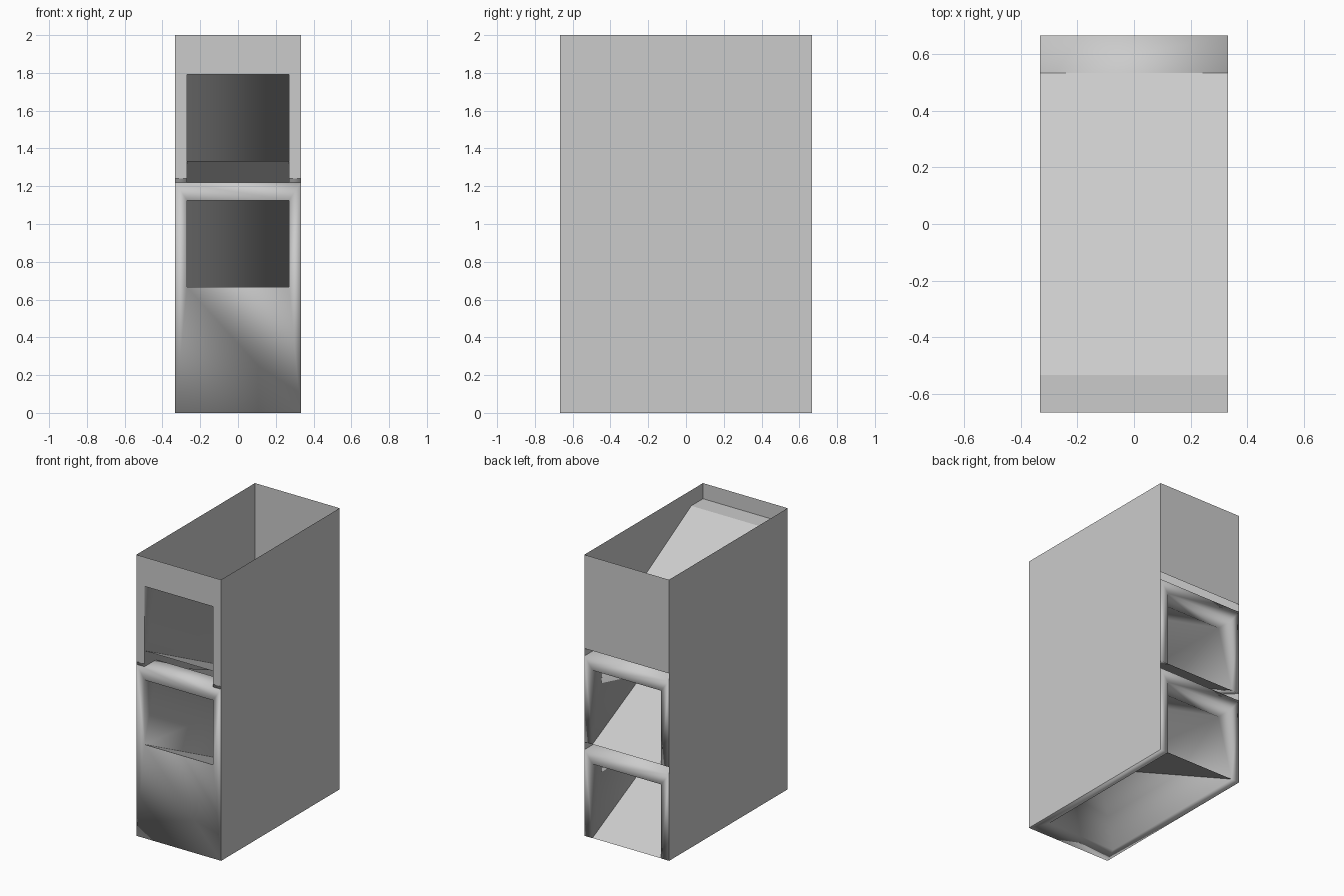
import bpy, bmesh

if "Cube" in bpy.data.objects:
    bpy.data.objects.remove(bpy.data.objects["Cube"])

W, D = 1 / 3, 2 / 3      # half width, half depth
IN, LIP = 0.27, 0.533    # half width of the openings, depth of the lips
PITCH = 2 / 3            # height of one tier
GAP = 0.001              # keeps inner bodies just inside the shell

grey = bpy.data.materials.new("plain_grey")
grey.use_nodes = True
grey.diffuse_color = (0.6, 0.6, 0.6, 1)
grey.node_tree.nodes["Principled BSDF"].inputs["Base Color"].default_value = grey.diffuse_color


def make(name, faces, smooth=False, solid=False):
    """Build an object from faces given as lists of points."""
    bm = bmesh.new()
    for face in faces:
        bm.faces.new([bm.verts.new(p) for p in face])
    bmesh.ops.remove_doubles(bm, verts=bm.verts[:], dist=0.0001)
    if solid:
        bmesh.ops.recalc_face_normals(bm, faces=bm.faces[:])
    for f in bm.faces:
        f.smooth = smooth
    mesh = bpy.data.meshes.new(name)
    bm.to_mesh(mesh)
    bm.free()
    mesh.materials.append(grey)
    obj = bpy.data.objects.new(name, mesh)
    bpy.context.collection.objects.link(obj)
    return obj


def across(p, q, half, half_q=None):
    """Quad spanning the width between two (y, z) points."""
    hq = half if half_q is None else half_q
    return [(-half, *p), (half, *p), (hq, *q), (-hq, *q)]


def tier(name, z, closed_front):
    """Sloped roof on two side walls, open below, with a rounded-looking frame."""
    y, w = D - GAP, W - GAP
    top = [(-y, z + 1.22), (-LIP, z + 1.22), (LIP, z + 0.613), (y, z + 0.613)]
    under = [(-y, z + 1.125), (-LIP, z + 1.125), (LIP, z + 0.527), (y, z + 0.527)]
    back_foot = (y, z)
    sill = (-y, z + (PITCH if closed_front else 0.553))
    front_foot = (-y, z) if closed_front else sill
    inner_foot = (-LIP, z)

    faces = [across(p, q, w) for p, q in zip(top, top[1:])]
    faces += [across(p, q, IN) for p, q in zip(under, under[1:])]
    faces += [across(top[0], under[0], w, IN), across(top[3], under[3], w, IN)]
    wall = under + [back_foot] + ([inner_foot] if closed_front else []) + [sill]
    for s in (-1, 1):
        def o(p): return (s * w, *p)
        def i(p): return (s * IN, *p)
        faces.append([o(p) for p in top + [back_foot, front_foot]])
        faces.append([i(p) for p in wall])
        faces.append([o(top[0]), o(front_foot), i(sill), i(under[0])])
        faces.append([o(top[3]), o(back_foot), i(back_foot), i(under[3])])
        foot = inner_foot if closed_front else sill
        faces.append([o(back_foot), i(back_foot), i(foot), o(front_foot)])
    if closed_front:
        faces += [across(sill, front_foot, IN, w),
                  across(sill, inner_foot, IN),
                  across(front_foot, inner_foot, w, IN)]
    make(name, faces, smooth=True, solid=True)


tier("lower_tier", 0, True)
tier("upper_tier", PITCH, False)

# Sloped floors of the two compartments
for name, z in (("lower_ramp", 0), ("upper_ramp", PITCH)):
    make(name, [across((-D + GAP, z + PITCH), (D - GAP, z + 0.001), IN)])

# Flat feed surface on the upper roof
lift = PITCH + 0.003
make("feed_ramp", [across((-D + GAP, 1.22 + lift), (-LIP, 1.22 + lift), W - GAP),
                   across((-LIP, 1.22 + lift), (LIP, 0.613 + lift), W - GAP)])

# Outer shell of thin sheets, open at the top
shell = [across((D, 2 * PITCH), (D, 2), W)[::-1], across((-D, 1.795), (-D, 2), W)]
for s in (-1, 1):
    shell.append([(s * W, -D, 0), (s * W, D, 0), (s * W, D, 2), (s * W, -D, 2)][::s])
    shell.append([(s * IN, -D, 1.24), (s * W, -D, 1.24),
                  (s * W, -D, 1.795), (s * IN, -D, 1.795)][::s])
make("outer_shell", shell)
